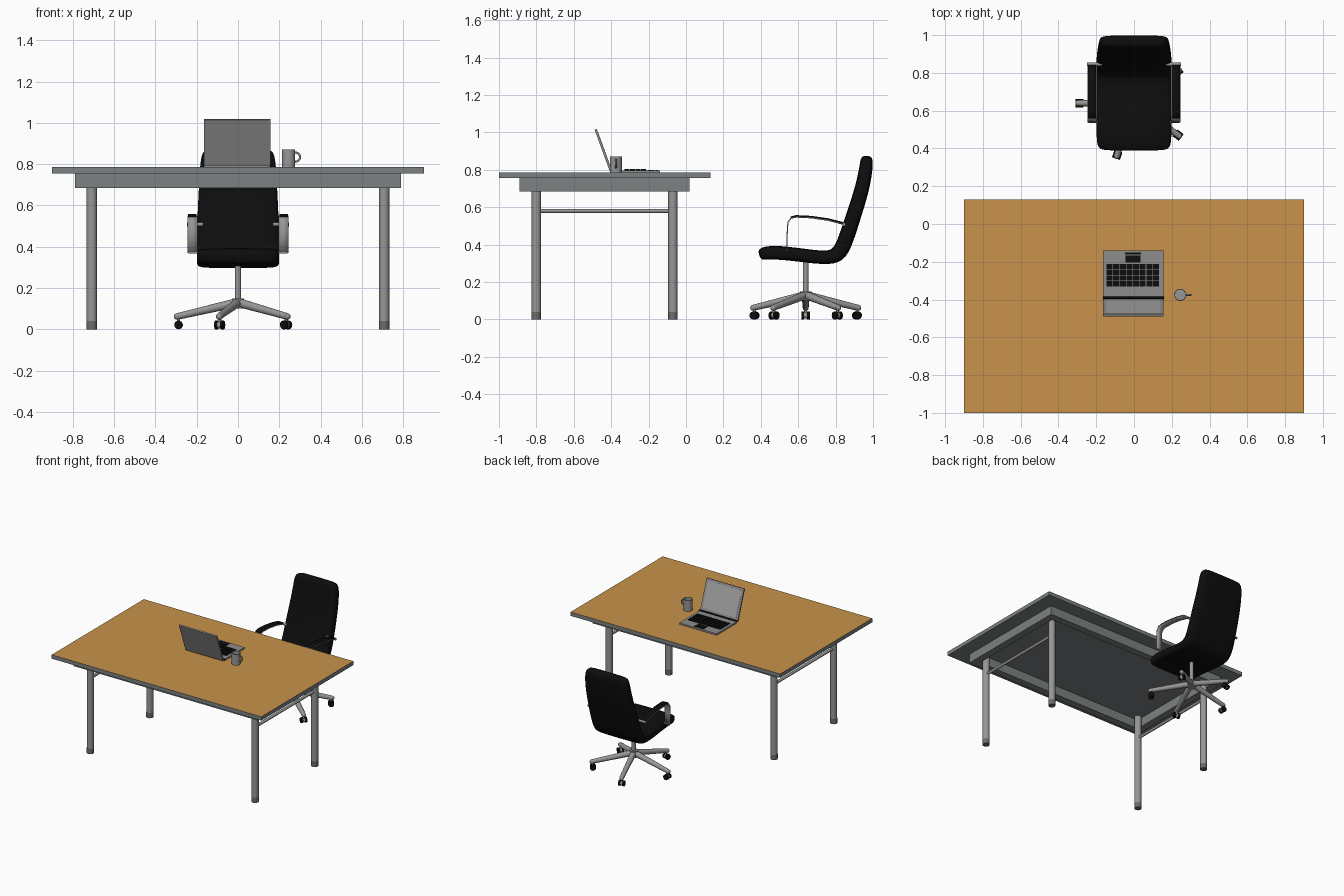
import bpy, bmesh, math
from mathutils import Vector, Matrix

if "Cube" in bpy.data.objects:
    bpy.data.objects.remove(bpy.data.objects["Cube"], do_unlink=True)


def material(name, r, g, b):
    m = bpy.data.materials.new(name)
    m.use_nodes = True
    m.diffuse_color = (r, g, b, 1)
    m.node_tree.nodes["Principled BSDF"].inputs["Base Color"].default_value = (r, g, b, 1)
    return m


WOOD = material("wood", 0.58, 0.29, 0.07)
SLATE = material("slate_grey", 0.2, 0.22, 0.225)
METAL = material("metal", 0.31, 0.31, 0.31)
FOOT = material("foot_grey", 0.15, 0.15, 0.15)
BLACK = material("black", 0.004, 0.004, 0.004)
SILVER = material("laptop_silver", 0.27, 0.27, 0.27)
SCREEN = material("screen_grey", 0.36, 0.36, 0.36)


def finish(name, bm, mat, smooth=False):
    bmesh.ops.recalc_face_normals(bm, faces=bm.faces)
    mesh = bpy.data.meshes.new(name)
    bm.to_mesh(mesh)
    bm.free()
    mesh.materials.append(mat)
    ob = bpy.data.objects.new(name, mesh)
    bpy.context.collection.objects.link(ob)
    if smooth:
        bpy.ops.object.select_all(action='DESELECT')
        ob.select_set(True)
        bpy.context.view_layer.objects.active = ob
        bpy.ops.object.shade_smooth_by_angle(angle=math.radians(40))
    return ob


def add_box(bm, lo, hi):
    lo, hi = Vector(lo), Vector(hi)
    mat = Matrix.Translation((lo + hi) / 2) @ Matrix.Diagonal((*(hi - lo), 1))
    bmesh.ops.create_cube(bm, size=1, matrix=mat)


def box(name, lo, hi, mat):
    bm = bmesh.new()
    add_box(bm, lo, hi)
    return finish(name, bm, mat)


def rod(name, a, b, r1, mat, r2=None, sides=20):
    a, b = Vector(a), Vector(b)
    turn = (b - a).to_track_quat('Z', 'Y').to_matrix().to_4x4()
    bm = bmesh.new()
    bmesh.ops.create_cone(bm, cap_ends=True, segments=sides, radius1=r1,
                          radius2=r1 if r2 is None else r2, depth=(b - a).length,
                          matrix=Matrix.Translation((a + b) / 2) @ turn)
    return finish(name, bm, mat, True)


def ball(name, centre, r, mat):
    bm = bmesh.new()
    bmesh.ops.create_uvsphere(bm, u_segments=16, v_segments=10, radius=r,
                              matrix=Matrix.Translation(centre))
    return finish(name, bm, mat, True)


def ribbon(name, path, x0, x1, thick, mat):
    """Flat strap following a (y, z) path."""
    bm = bmesh.new()
    rows = [[bm.verts.new((x, y, z)) for x in (x0, x1)] for y, z in path]
    for p, q in zip(rows, rows[1:]):
        bm.faces.new((p[0], p[1], q[1], q[0]))
    ob = finish(name, bm, mat, True)
    mod = ob.modifiers.new("thickness", 'SOLIDIFY')
    mod.thickness, mod.offset = thick, 0
    return ob


# Table top: wood above, slate edges and underside
top = box("table_top", (-0.9, -1, 0.755), (0.9, 0.13, 0.785), SLATE)
top.data.materials.append(WOOD)
for f in top.data.polygons:
    f.material_index = int(f.normal.z > 0.5)

# Hollow apron frame
bm = bmesh.new()
X, Y0, Y1, T = 0.79, -0.89, 0.02, 0.055
for s in (-1, 1):
    add_box(bm, (min(s * X, s * (X - T)), Y0, 0.685), (max(s * X, s * (X - T)), Y1, 0.755))
for y in (Y0, Y1 - T):
    add_box(bm, (T - X, y, 0.685), (X - T, y + T, 0.755))
finish("table_apron", bm, SLATE)

# Table legs, feet and side rails
for s, side in ((1, "left"), (-1, "right")):
    x = s * 0.708
    for y, end in ((-0.8, "front"), (-0.07, "back")):
        rod(f"{end}_{side}_leg", (x, y, 0.04), (x, y, 0.755), 0.025, METAL)
        rod(f"{end}_{side}_foot", (x, y, 0), (x, y, 0.04), 0.0255, FOOT)
    rod(f"{side}_rail", (x, -0.79, 0.58), (x, -0.08, 0.58), 0.011, METAL, sides=12)

# Laptop base, hinge, keys and touchpad
box("laptop_base", (-0.165, -0.385, 0.785), (0.155, -0.14, 0.797), SILVER)
rod("laptop_hinge", (-0.165, -0.39, 0.799), (0.16, -0.39, 0.799), 0.006, BLACK, sides=12)
bm = bmesh.new()
for row in range(4):
    for col in range(8):
        x, y = -0.145 + col * 0.035, -0.33 + row * 0.03
        add_box(bm, (x, y, 0.796), (x + 0.032, y + 0.027, 0.803))
finish("laptop_keys", bm, BLACK)
box("touchpad", (-0.045, -0.205, 0.796), (0.035, -0.168, 0.799), BLACK)
for x in (-0.047, -0.004):
    box("touchpad_button", (x, -0.162, 0.796), (x + 0.041, -0.15, 0.8), BLACK)

# Laptop lid leaning away from the user, with an inset display plate
tilt = Matrix.Translation((0, -0.397, 0.797)) @ Matrix.Rotation(math.radians(20), 4, 'X')
lid = box("laptop_lid", (-0.165, -0.012, 0), (0.157, 0, 0.235), SILVER)
display = box("laptop_display", (-0.148, -0.001, 0.02), (0.14, 0.001, 0.218), SCREEN)
for ob in (lid, display):
    ob.matrix_world = tilt

# Mug: lathed hollow cup
bm = bmesh.new()
profile = [(0, 0.785), (0.032, 0.785), (0.032, 0.87), (0.028, 0.87), (0.028, 0.792), (0, 0.792)]
ring = [bm.verts.new((r, 0, z)) for r, z in profile]
edges = [bm.edges.new(p) for p in zip(ring, ring[1:])]
bmesh.ops.spin(bm, geom=ring + edges, cent=(0, 0, 0), axis=(0, 0, 1),
               angle=math.tau, steps=28, use_duplicate=False)
bmesh.ops.remove_doubles(bm, verts=bm.verts, dist=0.0002)
mug = finish("mug", bm, METAL, True)
mug.location = (0.245, -0.375, 0)

# Mug handle: bevelled curve
curve = bpy.data.curves.new("mug_handle", 'CURVE')
curve.dimensions = '3D'
curve.bevel_depth = 0.005
sp = curve.splines.new('POLY')
sp.points.add(10)
for i, p in enumerate(sp.points):
    a = math.pi * (i / 10 - 0.5)
    p.co = (0.274 + 0.027 * math.cos(a), -0.375, 0.834 + 0.023 * math.sin(a), 1)
curve.materials.append(METAL)
bpy.context.collection.objects.link(bpy.data.objects.new("mug_handle", curve))

# Chair shell: padded section swept from seat front to back top
# stations: y, z, half thickness, half width
stations = [(0.39, 0.345, 0.022, 0.175), (0.41, 0.352, 0.036, 0.195), (0.48, 0.36, 0.037, 0.2),
            (0.62, 0.343, 0.036, 0.2), (0.74, 0.328, 0.036, 0.2), (0.815, 0.338, 0.045, 0.2),
            (0.853, 0.42, 0.042, 0.2), (0.895, 0.55, 0.04, 0.197), (0.94, 0.69, 0.039, 0.19),
            (0.962, 0.8, 0.036, 0.184), (0.966, 0.855, 0.034, 0.175), (0.967, 0.875, 0.02, 0.155)]
bm = bmesh.new()
loops = []
for i, (y, z, t, w) in enumerate(stations):
    p, q = stations[max(i - 1, 0)], stations[min(i + 1, len(stations) - 1)]
    along = Vector((0, q[0] - p[0], q[1] - p[1])).normalized()
    normal = Vector((1, 0, 0)).cross(along)
    section = [(w, -0.6), (w, 0.6), (w * 0.92, 1), (0, 1), (-w * 0.92, 1),
               (-w, 0.6), (-w, -0.6), (-w * 0.92, -1), (0, -1), (w * 0.92, -1)]
    loops.append([bm.verts.new(Vector((u, y, z)) + normal * t * v) for u, v in section])
for a, b in zip(loops, loops[1:]):
    for k in range(len(a)):
        n = (k + 1) % len(a)
        bm.faces.new((a[k], a[n], b[n], b[k]))
bm.faces.new(loops[0])
bm.faces.new(loops[-1])
shell = finish("chair_seat_and_back", bm, BLACK)
shell.modifiers.new("soften", 'SUBSURF').levels = 2
shell.modifiers["soften"].render_levels = 2
for f in shell.data.polygons:
    f.use_smooth = True

# Armrests: metal strap, black pad and mounting pins
strap = [(0.54, 0.37), (0.541, 0.46), (0.545, 0.52), (0.56, 0.54), (0.59, 0.547),
         (0.67, 0.543), (0.76, 0.53), (0.855, 0.505)]
pad = [(y, z + 0.006) for y, z in strap[3:-1]] + [(0.84, 0.516)]
for s, side in ((1, "left"), (-1, "right")):
    ribbon(f"{side}_arm_strap", strap, s * 0.196, s * 0.245, 0.006, METAL)
    ribbon(f"{side}_arm_pad", pad, s * 0.2, s * 0.243, 0.009, BLACK)
    rod(f"{side}_arm_back_pin", (s * 0.17, 0.845, 0.508), (s * 0.248, 0.845, 0.508), 0.009, METAL)
    rod(f"{side}_arm_seat_pin", (s * 0.17, 0.54, 0.372), (s * 0.24, 0.54, 0.372), 0.006, METAL)

# Chair column and five-star base with casters
hub = Vector((0, 0.64, 0))
up = Vector((0, 0, 1))
rod("chair_column", hub + up * 0.11, hub + up * 0.32, 0.015, METAL)
rod("chair_hub", hub + up * 0.1, hub + up * 0.15, 0.03, METAL)
for i in range(5):
    a = math.radians(36 + 72 * i)
    out = Vector((math.cos(a), math.sin(a), 0))
    across = up.cross(out)
    tip = hub + out * 0.295 + up * 0.062
    rod("base_arm", hub + up * 0.13, tip, 0.022, METAL, 0.016)
    ball("base_arm_tip", tip, 0.016, METAL)
    axle = hub + out * 0.288 + up * 0.021
    rod("caster_stem", axle, axle + up * 0.04, 0.008, METAL, sides=12)
    rod("caster_axle", axle - across * 0.008, axle + across * 0.008, 0.016, METAL)
    for s in (-1, 1):
        rod("caster_wheel", axle + across * s * 0.008, axle + across * s * 0.022, 0.021, BLACK)
